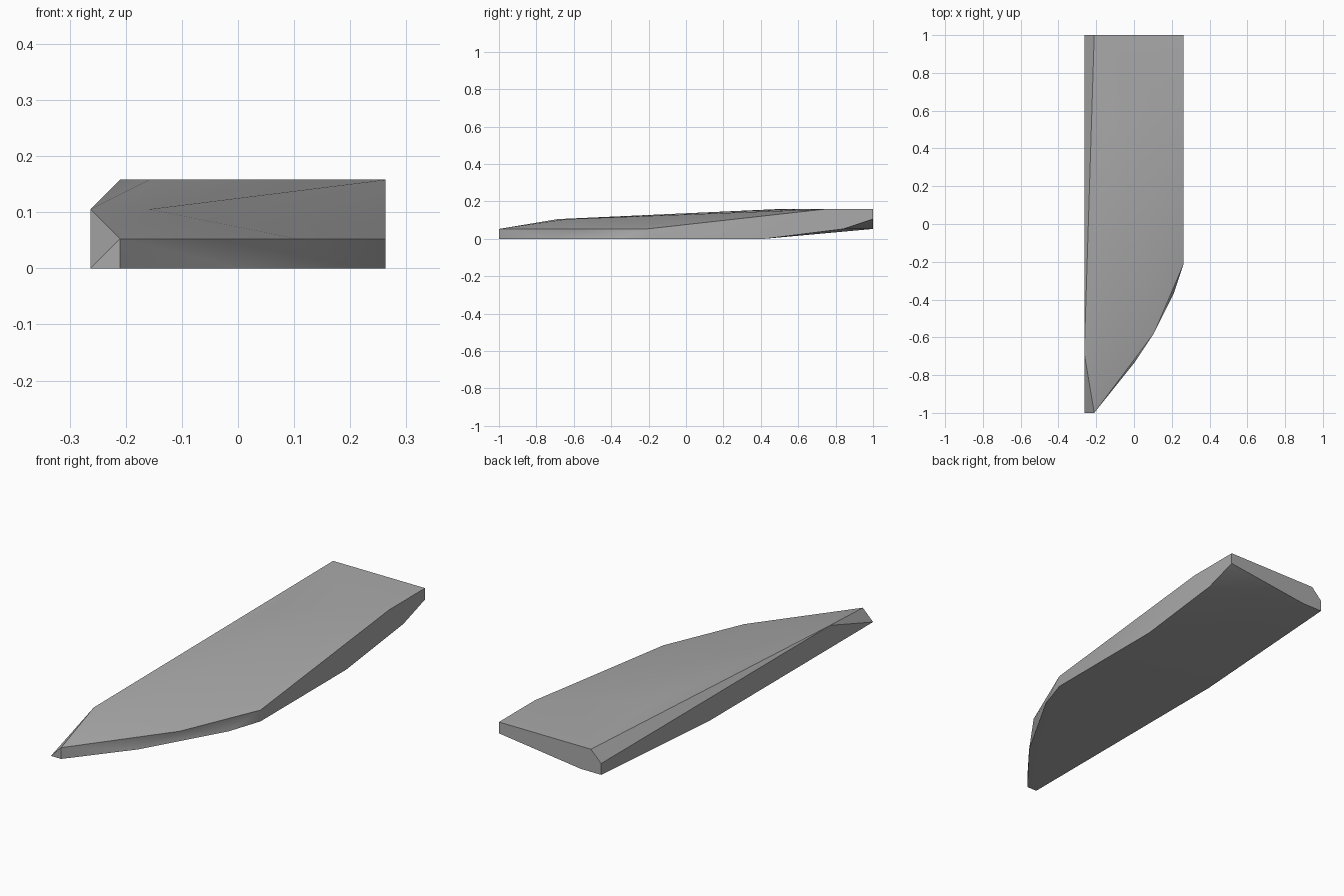
import bpy, bmesh, math

cube = bpy.data.objects.get("Cube")
if cube:
    bpy.data.objects.remove(cube, do_unlink=True)

# The part sits on a lattice of 19 units per half length
UNIT = 1 / 19

# Upper surface: bevelled inner edge, low front rim rising to the flat back
top = [(-5, -13, 2), (-3, -12, 2), (-3, 9, 3), (2, 12, 3), (5, 14, 3),
       (-4, -19, 1), (2, -11, 1), (5, -4, 1)]

# Rear end outline
back = [(-5, 19, 1), (-5, 19, 2), (-4, 19, 3), (5, 19, 3), (5, 19, 2), (-3, 19, 1)]

# Flat underside with a curved front and an upswept rear
bottom = [(-5, -19, 0), (-4, -19, 0), (0, -14, 0), (4, -7, 0), (5, -4, 0),
          (5, 8, 0), (5, 16, 1), (-5, 4, 0)]

bm = bmesh.new()
for point in top + back + bottom:
    bm.verts.new([c * UNIT for c in point])
hull = bmesh.ops.convex_hull(bm, input=bm.verts)
unused = {v for v in hull["geom_interior"] + hull["geom_unused"]
          if isinstance(v, bmesh.types.BMVert)}
bmesh.ops.delete(bm, geom=list(unused), context='VERTS')
bmesh.ops.dissolve_limit(bm, angle_limit=math.radians(0.2), verts=bm.verts, edges=bm.edges)
bmesh.ops.recalc_face_normals(bm, faces=bm.faces)

mesh = bpy.data.meshes.new("wing_plate")
bm.to_mesh(mesh)
bm.free()
wing = bpy.data.objects.new("wing_plate", mesh)
bpy.context.collection.objects.link(wing)

# Plain grey finish
grey = bpy.data.materials.new("light_grey")
grey.use_nodes = True
colour = (0.4, 0.4, 0.4, 1)
grey.diffuse_color = colour
grey.node_tree.nodes["Principled BSDF"].inputs["Base Color"].default_value = colour
mesh.materials.append(grey)

# Smooth the gentle curvature while keeping the rim crisp
bpy.ops.object.select_all(action='DESELECT')
wing.select_set(True)
bpy.context.view_layer.objects.active = wing
bpy.ops.object.shade_smooth_by_angle(angle=math.radians(30))
